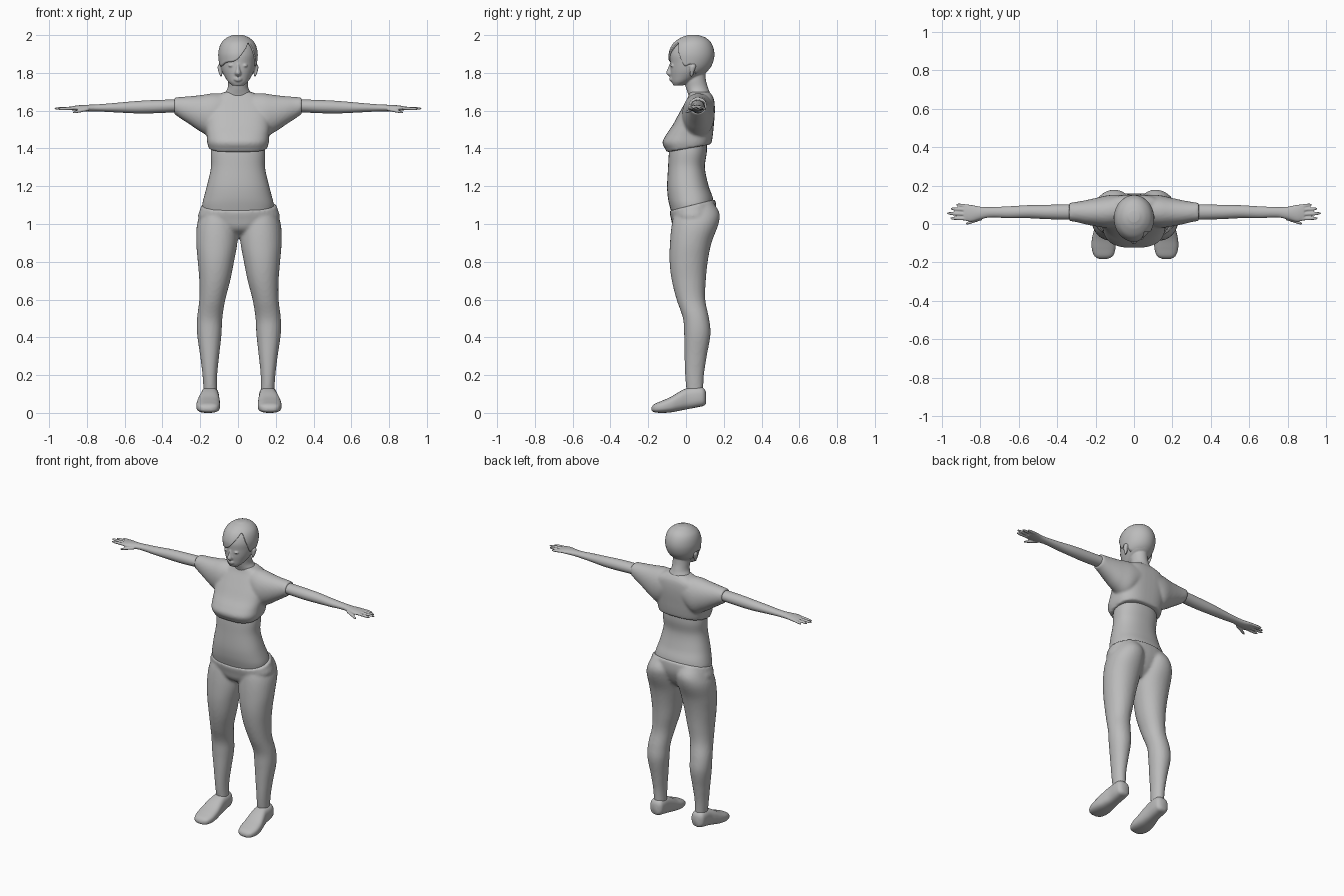
import bpy, bmesh
from math import cos, sin, pi, radians, copysign
from mathutils import Vector

cube = bpy.data.objects.get("Cube")
if cube:
    bpy.data.objects.remove(cube, do_unlink=True)

grey = bpy.data.materials.new("plain grey")
grey.use_nodes = True
grey.diffuse_color = (0.5, 0.5, 0.5, 1)
for node in grey.node_tree.nodes:
    if node.type == "BSDF_PRINCIPLED":
        node.inputs["Base Color"].default_value = grey.diffuse_color
        node.inputs["Roughness"].default_value = 0.7

SIDES = (1, -1)


def at(rows, t):
    """Smoothly interpolate the values of rows, keyed by their first entry."""
    if t <= rows[0][0]:
        return rows[0][1:]
    if t >= rows[-1][0]:
        return rows[-1][1:]
    i = max(k for k in range(len(rows) - 1) if rows[k][0] <= t)
    p, q = rows[i], rows[i + 1]
    before, after = rows[max(i - 1, 0)], rows[min(i + 2, len(rows) - 1)]
    h = q[0] - p[0]
    u = (t - p[0]) / h
    result = []
    for k in range(1, len(p)):
        m0 = (q[k] - before[k]) / (q[0] - before[0]) * h
        m1 = (after[k] - p[k]) / (after[0] - p[0]) * h
        d = q[k] - p[k]
        result.append(p[k] + u * (m0 + u * (3 * d - 2 * m0 - m1 + u * (m0 + m1 - 2 * d))))
    return result


def oval(bounds, angle, power):
    """Point on a rounded box-like oval that fills the given bounds."""
    a0, a1, b0, b1 = bounds
    c, s = cos(angle), sin(angle)
    c = copysign(abs(c) ** (2 / power), c)
    s = copysign(abs(s) ** (2 / power), s)
    return (a0 + a1 + (a1 - a0) * c) / 2, (b0 + b1 + (b1 - b0) * s) / 2


def skin_rings(bm, rings, caps):
    n = len(rings[0])
    for low, high in zip(rings, rings[1:]):
        for i in range(n):
            j = (i + 1) % n
            bm.faces.new((low[i], low[j], high[j], high[i]))
    for ring in caps:
        bm.faces.new(ring)


def loft(bm, rows, axis="z", side=1, power=2.0, count=32, steps=28):
    """Closed loft; every row is a station and its four bounds."""
    rings = []
    for k in range(steps + 1):
        t = rows[0][0] + (rows[-1][0] - rows[0][0]) * k / steps
        bounds, ring = at(rows, t), []
        for i in range(count):
            a, b = oval(bounds, 2 * pi * i / count, power)
            x, y, z = {"x": (t, a, b), "y": (a, t, b), "z": (a, b, t)}[axis]
            ring.append(bm.verts.new((side * x, y, z)))
        rings.append(ring)
    skin_rings(bm, rings, (rings[0], rings[-1]))


def sym(*rows):
    """Rows of height, half width, front and back."""
    return [(z, -w, w, front, back) for z, w, front, back in rows]


def cut_above(bm, point, normal):
    geom = bm.verts[:] + bm.edges[:] + bm.faces[:]
    bmesh.ops.bisect_plane(bm, geom=geom, plane_co=point, plane_no=normal, clear_outer=True)
    bmesh.ops.holes_fill(bm, edges=[e for e in bm.edges if e.is_boundary])


def finish(bm, name, voxel=0.0, smooth=3, shift=0.0):
    bmesh.ops.recalc_face_normals(bm, faces=bm.faces)
    mesh = bpy.data.meshes.new(name)
    bm.to_mesh(mesh)
    bm.free()
    mesh.materials.append(grey)
    mesh.shade_smooth()
    obj = bpy.data.objects.new(name, mesh)
    obj.location.x = shift
    bpy.context.collection.objects.link(obj)
    if voxel:
        remesh = obj.modifiers.new("blend", "REMESH")
        remesh.mode = "VOXEL"
        remesh.voxel_size = voxel
        remesh.use_smooth_shade = True
        soften = obj.modifiers.new("soften", "SMOOTH")
        soften.factor = 0.5
        soften.iterations = smooth
    return obj


# Trousers: two legs blended into the pelvis, with a slanted waistband
LEG = [(.09, .115, .185, .005, .09), (.2, .115, .193, -.005, .095),
       (.3, .105, .205, -.008, .11), (.42, .092, .222, -.01, .13),
       (.5, .088, .222, -.016, .122), (.6, .072, .21, -.05, .102),
       (.7, .046, .21, -.075, .105), (.8, .026, .218, -.087, .115),
       (.9, .008, .226, -.085, .135), (1, .004, .222, -.075, .172),
       (1.06, .01, .2, -.06, .177), (1.12, .03, .17, -.02, .14)]
PELVIS = sym((.93, .03, 0, .08), (.97, .14, -.06, .12), (1.03, .214, -.08, .15),
             (1.08, .205, -.09, .16), (1.14, .187, -.098, .152), (1.2, .17, -.1, .12))
bm = bmesh.new()
for side in SIDES:
    loft(bm, LEG, side=side, power=2.1, steps=48)
loft(bm, PELVIS, power=2.2)
cut_above(bm, (0, .03, 1.1), (0, -.25, 1))
finish(bm, "trousers", .009, 4, .005)

# Bare waist
WAIST = sym((1, .18, -.06, .13), (1.1, .189, -.088, .145), (1.14, .181, -.096, .142),
            (1.2, .165, -.1, .12), (1.3, .143, -.095, .1), (1.38, .144, -.09, .11),
            (1.44, .135, -.08, .11))
bm = bmesh.new()
loft(bm, WAIST, power=2.3, count=48)
finish(bm, "waist")

# Cropped shirt: chest and wide short sleeves
CHEST = sym((1.34, .147, -.085, .11), (1.39, .152, -.106, .12), (1.43, .163, -.125, .135),
            (1.47, .166, -.107, .142), (1.52, .172, -.073, .147), (1.58, .175, -.04, .152),
            (1.63, .165, -.012, .152), (1.67, .13, .01, .145), (1.7, .07, .02, .125))
SLEEVE = [(.05, 0, .15, 1.52, 1.69), (.13, -.02, .15, 1.46, 1.692),
          (.2, -.012, .135, 1.49, 1.682), (.26, 0, .122, 1.53, 1.676),
          (.3, .01, .115, 1.556, 1.673), (.337, .016, .11, 1.582, 1.67)]
bm = bmesh.new()
loft(bm, CHEST, power=2.7, count=48)
cut_above(bm, (0, .01, 1.4), (0, .18, -1))
for side in SIDES:
    loft(bm, SLEEVE, "x", side, 2.1)
finish(bm, "cropped_shirt", .008, 4)

# Arms and hands
ARM = [(.25, .024, .105, 1.595, 1.66), (.34, .023, .102, 1.591, 1.659),
       (.45, .025, .1, 1.586, 1.656), (.55, .03, .098, 1.586, 1.65),
       (.65, .03, .092, 1.591, 1.641), (.75, .034, .088, 1.596, 1.633),
       (.8, .024, .09, 1.596, 1.631), (.85, .012, .1, 1.599, 1.628),
       (.885, .018, .1, 1.603, 1.622)]
# Each finger: root and tip as positions along x, y and z
FINGERS = [((.86, .091, 1.613), (.925, .1, 1.608)), ((.86, .072, 1.614), (.953, .08, 1.61)),
           ((.86, .05, 1.614), (.972, .056, 1.611)), ((.86, .028, 1.613), (.955, .03, 1.609)),
           ((.79, .03, 1.608), (.875, .001, 1.59))]
for side, label in zip(SIDES, ("left", "right")):
    bm = bmesh.new()
    loft(bm, ARM, "x", side, steps=40)
    for root, tip in FINGERS:
        rows = []
        for f, r in ((0, .01), (.5, .0095), (.85, .008), (1, .004)):
            x, y, z = Vector(root).lerp(Vector(tip), f)
            rows.append((x, y - r, y + r, z - r * .85, z + r * .85))
        loft(bm, rows, "x", side, count=12, steps=12)
    finish(bm, label + "_arm", .004, 2)

# Shoes, lofted from toe to heel
SHOE = [(-.182, .145, .185, .012, .03), (-.17, .118, .208, .004, .045),
        (-.13, .102, .224, 0, .063), (-.08, .1, .224, .003, .085),
        (-.03, .103, .213, .012, .115), (.01, .106, .203, .02, .132),
        (.07, .107, .2, .032, .138), (.095, .113, .193, .038, .13),
        (.106, .13, .175, .05, .11)]
for side, label in zip(SIDES, ("left", "right")):
    bm = bmesh.new()
    loft(bm, SHOE, "y", side, 2.7, steps=40)
    finish(bm, label + "_shoe", shift=.005)

# Head, neck and facial features
NECK = sym((1.6, .08, .03, .12), (1.68, .075, .013, .13), (1.72, .055, 0, .117),
           (1.76, .052, -.008, .106), (1.82, .05, -.01, .1))
SKULL = sym((1.732, .028, -.066, -.02), (1.75, .05, -.075, .02), (1.78, .07, -.08, .075),
            (1.81, .085, -.083, .115), (1.85, .095, -.083, .138), (1.9, .098, -.083, .145),
            (1.95, .084, -.06, .13), (1.98, .054, -.02, .1), (1.995, .02, .02, .06))
NOSE = sym((1.785, .013, -.094, -.06), (1.798, .017, -.106, -.06),
           (1.825, .01, -.096, -.06), (1.85, .007, -.087, -.06))
LIPS = sym((1.754, .012, -.082, -.05), (1.762, .024, -.089, -.05),
           (1.767, .025, -.085, -.05), (1.772, .023, -.09, -.05), (1.779, .01, -.083, -.05))
EYE = [(1.83, .033, .041, -.077, -.06), (1.838, .022, .052, -.083, -.06),
       (1.846, .031, .043, -.079, -.06)]
EAR = [(1.782, .084, .095, .022, .036), (1.81, .085, .105, .02, .045),
       (1.835, .085, .108, .02, .052), (1.848, .088, .1, .028, .046)]
bm = bmesh.new()
loft(bm, NECK)
loft(bm, SKULL, count=48)
for rows in (NOSE, LIPS):
    loft(bm, rows, count=16, steps=12)
for side in SIDES:
    for rows in (EYE, EAR):
        loft(bm, rows, side=side, count=16, steps=12)
finish(bm, "head", .0045, 2)

# Short hair: a cap whose lower edge sweeps into a side fringe
HAIRLINE = [(-180, 1.775), (-120, 1.79), (-90, 1.84), (-70, 1.828), (-40, 1.848),
            (-5, 1.862), (25, 1.925), (42, 1.955), (60, 1.88), (75, 1.83),
            (90, 1.84), (120, 1.79), (180, 1.775)]
bm = bmesh.new()
rings, count, steps = [], 96, 24
for k in range(steps + 1):
    ring = []
    for i in range(count):
        degrees = 360 * i / count - 180
        edge = at(HAIRLINE, degrees)[0]
        z = 1.994 - (1.994 - edge) * (k / steps) ** 1.6
        x0, x1, y0, y1 = at(SKULL, z)
        grown = (x0 - .006, x1 + .006, y0 - .008, y1 + .005)
        x, y = oval(grown, radians(degrees - 90), 2)
        ring.append(bm.verts.new((x, y, z + .006)))
    rings.append(ring)
skin_rings(bm, rings, (rings[0],))
hair = finish(bm, "hair")
shell = hair.modifiers.new("thickness", "SOLIDIFY")
shell.thickness = .01
shell.offset = -1
